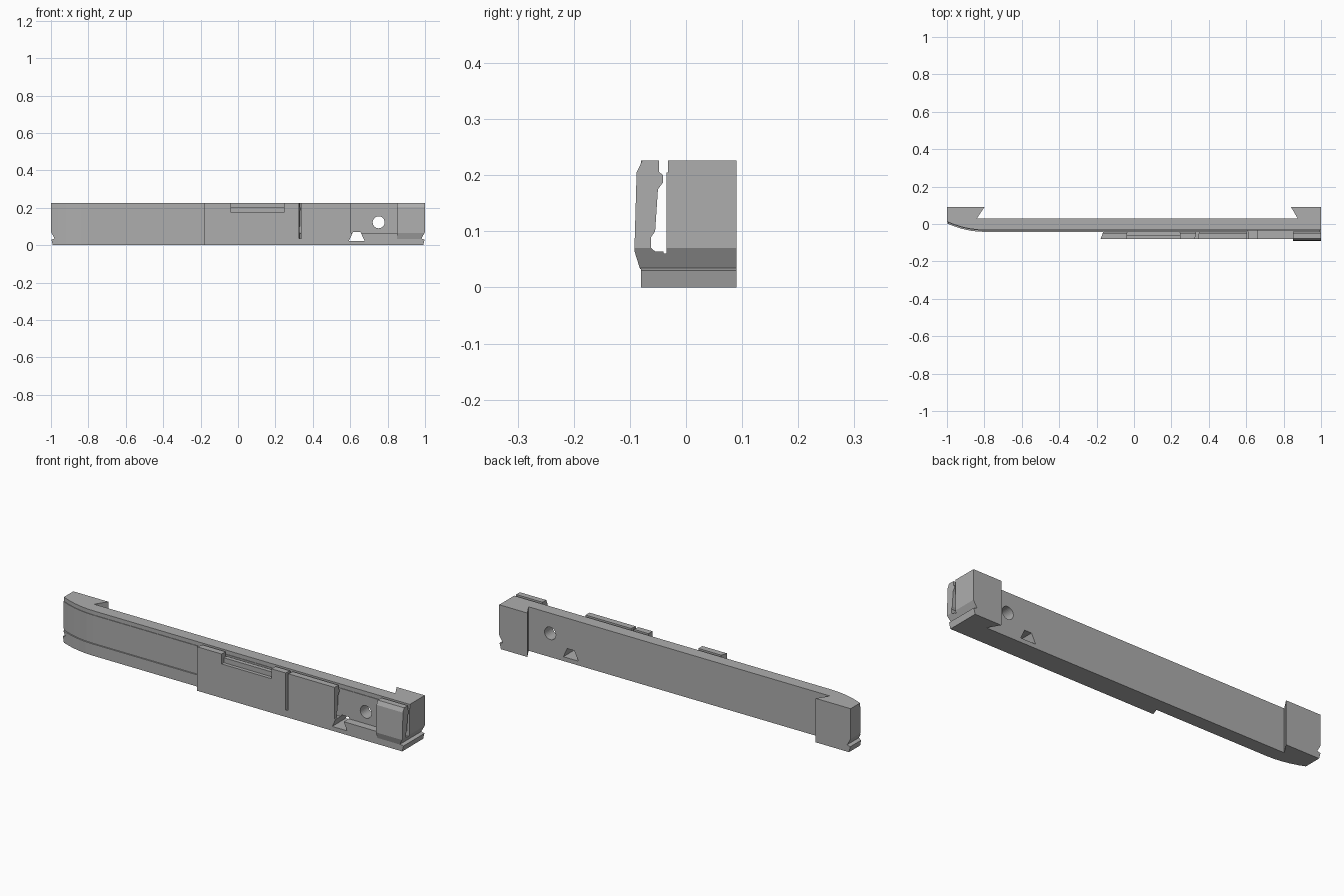
import bpy, bmesh, math
from mathutils import Vector

if "Cube" in bpy.data.objects:
    bpy.data.objects.remove(bpy.data.objects["Cube"])

grey = bpy.data.materials.new("plain grey")
grey.use_nodes = True
colour = (0.42, 0.42, 0.42, 1)
grey.diffuse_color = colour
grey.node_tree.nodes["Principled BSDF"].inputs["Base Color"].default_value = colour

TOP = 0.226


def prism(name, points, axis, lo, hi):
    """Extrude a 2D outline along an axis; outlines are (y,z), (x,z) or (x,y)."""
    def place(p, d):
        return {"x": (d, p[0], p[1]), "y": (p[0], d, p[1]), "z": (p[0], p[1], d)}[axis]
    bm = bmesh.new()
    face = bm.faces.new([bm.verts.new(place(p, lo)) for p in points])
    new = bmesh.ops.extrude_face_region(bm, geom=[face])["geom"]
    step = Vector(place((0, 0), hi - lo))
    bmesh.ops.translate(bm, vec=step, verts=[v for v in new if isinstance(v, bmesh.types.BMVert)])
    bmesh.ops.recalc_face_normals(bm, faces=bm.faces)
    mesh = bpy.data.meshes.new(name)
    bm.to_mesh(mesh)
    bm.free()
    mesh.materials.append(grey)
    ob = bpy.data.objects.new(name, mesh)
    bpy.context.collection.objects.link(ob)
    return ob


def cutter(name, *args):
    ob = prism(name, *args)
    ob.hide_render = True
    ob.hide_viewport = True
    ob.display_type = 'WIRE'
    return ob


def cut(ob, cutters):
    for c in cutters:
        m = ob.modifiers.new(c.name, 'BOOLEAN')
        m.operation = 'DIFFERENCE'
        m.solver = 'EXACT'
        m.object = c


def bar_plan(front):
    """Bar outline with a rounded left nose and two undercut end blocks."""
    nose = [(-1 + 0.2 * t, front + 0.045 * (1 - t) ** 2) for t in (0, 0.2, 0.4, 0.6, 0.8, 1)]
    return nose + [(1, front), (1, 0.09), (0.84, 0.09), (0.875, 0.03),
                   (-0.84, 0.03), (-0.8, 0.09), (-1, 0.09)]


# Back bar: upper wall, slim top edge and a slightly wider foot
foot = prism("bar_foot", bar_plan(-0.042), "z", 0, 0.06)
wall = prism("bar_wall", bar_plan(-0.035), "z", 0.06, 0.205)
edge = prism("bar_top_edge", bar_plan(-0.032), "z", 0.205, TOP)

# Front panel: an upright strip joined to the bar only at its foot
section = [(-0.04, 0), (-0.08, 0), (-0.08, TOP), (-0.048, TOP), (-0.048, 0.206),
           (-0.041, 0.2), (-0.041, 0.187), (-0.05, 0.175), (-0.055, 0.1),
           (-0.062, 0.09), (-0.062, 0.07), (-0.055, 0.064), (-0.04, 0.064)]
panel = prism("front_panel", section, "x", -0.18, 0.605)

# Low lip joining the panel to the end clip
lip = prism("front_lip", [(-0.04, 0), (-0.08, 0), (-0.08, 0.033), (-0.08, 0.064), (-0.04, 0.064)],
            "x", 0.605, 1)

# End clip with its bulged face and hooked inner side
clip_section = [(-0.055, 0.033), (-0.082, 0.033), (-0.092, 0.065), (-0.088, 0.205),
                (-0.078, TOP)] + section[3:12]
clip = prism("end_clip", clip_section, "x", 0.85, 1)

# Cutters for the end notches, holes, slot and recess
notches = [cutter("notch_cutter_" + n,
                  [(s * 1.05, 0.07), (s, 0.07), (s * 0.98, 0.035), (s * 0.998, 0.03),
                   (s * 0.988, -0.01), (s * 1.05, -0.01)], "y", -0.2, 0.2)
           for n, s in (("left", 1), ("right", -1))]
ring = [(0.752 + 0.032 * math.cos(a), 0.122 + 0.032 * math.sin(a))
        for a in (math.tau * i / 32 for i in range(32))]
round_hole = cutter("round_hole_cutter", ring, "y", -0.2, 0.2)
wedge_hole = cutter("wedge_hole_cutter",
                    [(0.592, 0.022), (0.677, 0.022), (0.655, 0.07), (0.615, 0.07)], "y", -0.2, 0.2)
slot = cutter("slot_cutter", [(0.322, -0.1), (0.337, -0.1), (0.35, -0.03), (0.335, -0.03)],
              "z", 0.035, 0.3)
bevel_end = cutter("panel_end_cutter", [(-0.2, -0.1), (-0.186, -0.1), (-0.16, -0.03), (-0.2, -0.03)],
                   "z", -0.1, 0.3)
recess = cutter("recess_cutter", [(-0.1, 0.175), (-0.062, 0.175), (-0.062, 0.2), (-0.02, 0.2),
                                  (-0.02, 0.3), (-0.1, 0.3)], "x", -0.037, 0.247)

cut(foot, notches + [wedge_hole])
cut(wall, notches + [round_hole, wedge_hole])
cut(lip, notches + [wedge_hole])
cut(clip, notches)
cut(panel, [slot, bevel_end, recess, wedge_hole])
